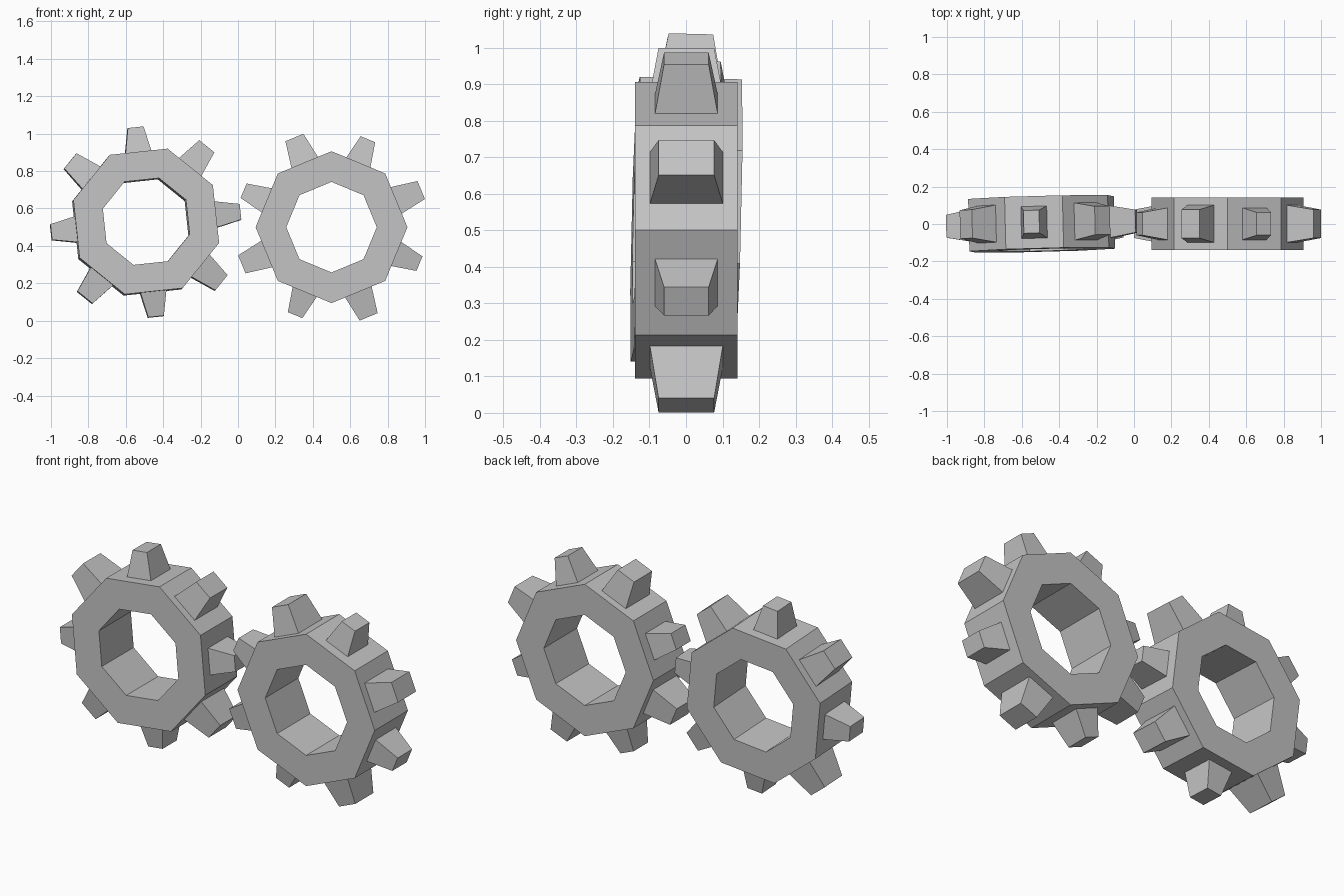
import bpy, bmesh, math
from mathutils import Vector

cube = bpy.data.objects.get("Cube")
if cube:
    bpy.data.objects.remove(cube, do_unlink=True)

SIDES = 8
STEP = math.tau / SIDES
OUTER, INNER, HALF_DEPTH = 0.406, 0.242, 0.14
APOTHEM = OUTER * math.cos(STEP / 2)

grey = bpy.data.materials.new("plain grey")
grey.use_nodes = True
GREY = (0.55, 0.55, 0.55, 1)
grey.diffuse_color = GREY
grey.node_tree.nodes["Principled BSDF"].inputs["Base Color"].default_value = GREY


def polar(radius, angle, y, side=0.0):
    """Point at a radius in the xz plane, shifted sideways along the tangent."""
    c, s = math.cos(angle), math.sin(angle)
    return Vector((radius * c - side * s, y, radius * s + side * c))


def finish(bm, name, location, tilt):
    bmesh.ops.recalc_face_normals(bm, faces=bm.faces)
    mesh = bpy.data.meshes.new(name)
    bm.to_mesh(mesh)
    bm.free()
    mesh.materials.append(grey)
    obj = bpy.data.objects.new(name, mesh)
    obj.location, obj.rotation_euler = location, tilt
    bpy.context.collection.objects.link(obj)


def gear_ring(name, phase, location, tilt):
    """Octagonal ring: a rectangular section swept round the axis."""
    bm = bmesh.new()
    section = [(OUTER, -HALF_DEPTH), (OUTER, HALF_DEPTH),
               (INNER, HALF_DEPTH), (INNER, -HALF_DEPTH)]
    loops = [[bm.verts.new(polar(r, phase + i * STEP, y)) for r, y in section]
             for i in range(SIDES)]
    for i, a in enumerate(loops):
        b = loops[(i + 1) % SIDES]
        for j in range(4):
            k = (j + 1) % 4
            bm.faces.new((a[j], a[k], b[k], b[j]))
    finish(bm, name, location, tilt)


def gear_teeth(name, phase, location, tilt):
    """Tapered block on every flat, alternating wide and narrow."""
    # base half width, base half depth, tip half width, tip half depth, tip radius
    wide = (0.077, 0.10, 0.052, 0.076, 0.519)
    narrow = (0.07, 0.086, 0.042, 0.061, 0.509)
    bm = bmesh.new()
    for i in range(SIDES):
        bw, bd, tw, td, tip = narrow if i % 2 else wide
        angle = phase + (i + 0.5) * STEP
        rings = []
        for r, w, d in ((APOTHEM - 0.002, bw, bd), (tip, tw, td)):
            rings.append([bm.verts.new(polar(r, angle, sy * d, sx * w))
                          for sx, sy in ((-1, -1), (1, -1), (1, 1), (-1, 1))])
        base, top = rings
        bm.faces.new(base)
        bm.faces.new(top)
        for j in range(4):
            k = (j + 1) % 4
            bm.faces.new((base[j], base[k], top[k], top[j]))
    finish(bm, name, location, tilt)


# Upright gear on +x, slightly tilted and turned gear on -x
for side, phase, location, tilt in (
        ("left", 0.0, (0.5, 0.001, 0.5), (0, 0, 0)),
        ("right", math.radians(28.6), (-0.494, 0.001, 0.527), (-0.025, 0, 0.025))):
    gear_ring(side + "_gear_ring", phase, location, tilt)
    gear_teeth(side + "_gear_teeth", phase, location, tilt)
